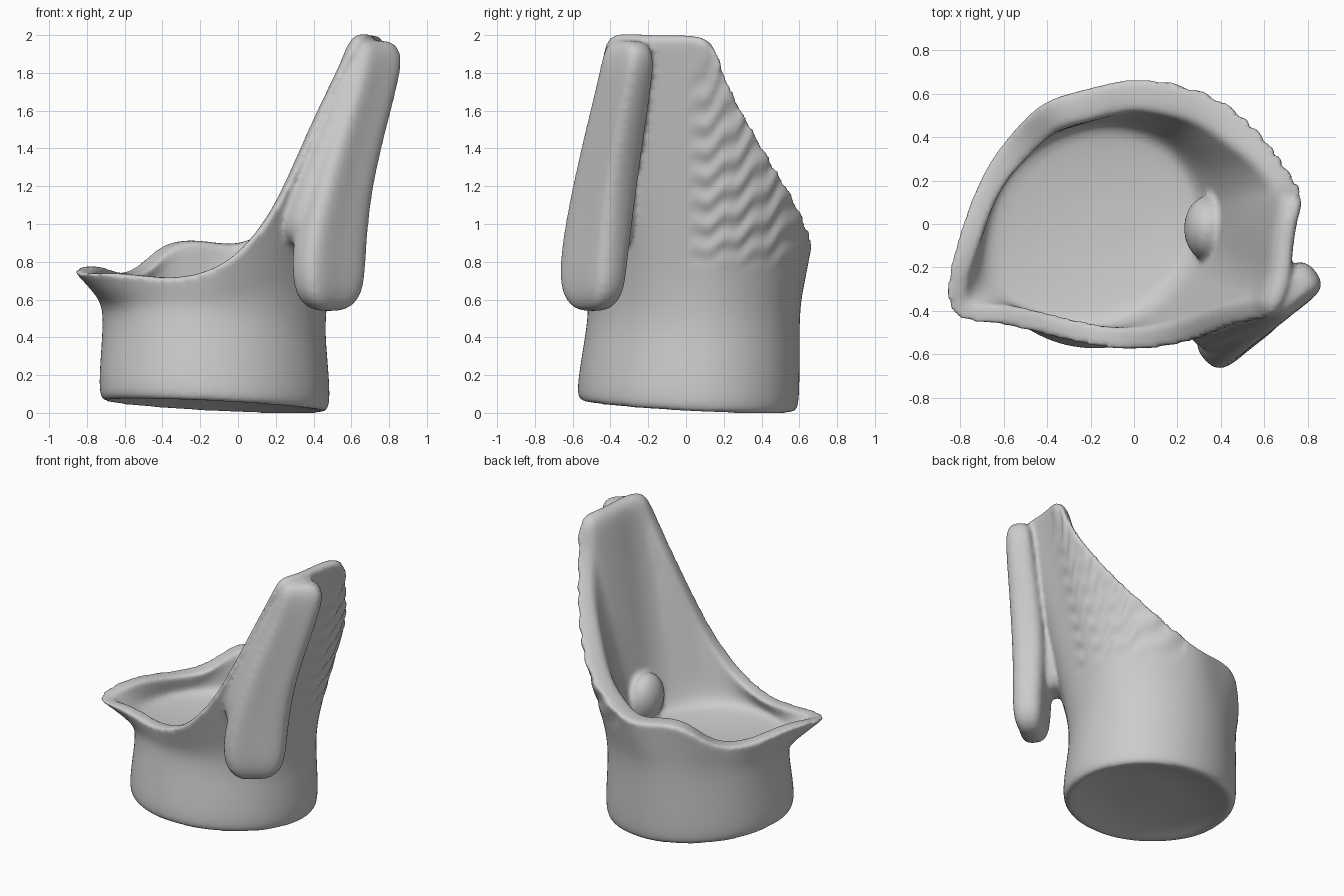
import bpy, bmesh, math
from mathutils import Vector

if "Cube" in bpy.data.objects:
    bpy.data.objects.remove(bpy.data.objects["Cube"])

# Outer rim: base angle in degrees, then x, y, z
RIM = [
    (205, -.92, -.46, .73), (228, -.64, -.455, .75), (250, -.35, -.53, .70), (268, -.12, -.58, .76),
    (285, .03, -.59, .87), (299, .18, -.57, 1.05), (310, .30, -.54, 1.27), (320, .44, -.48, 1.60),
    (328, .56, -.45, 1.87), (335, .66, -.45, 2.02), (345, .74, -.27, 2.01), (357, .74, -.08, 2.0),
    (8, .80, .15, 2.01), (18, .75, .20, 1.80), (29, .67, .33, 1.56), (42, .55, .47, 1.32),
    (56, .37, .61, 1.10), (73, .15, .66, .95), (91, -.02, .68, .88), (108, -.22, .62, .92),
    (124, -.42, .58, .91), (141, -.55, .44, .75), (160, -.71, .24, .73), (185, -.83, -.10, .80)]


def make(name, rings, levels):
    """Skin a list of equal closed rings, cap both ends and smooth it."""
    bm = bmesh.new()
    rows = [[bm.verts.new(p) for p in ring] for ring in rings]
    n = len(rings[0])
    for a, b in zip(rows, rows[1:]):
        for i in range(n):
            j = (i + 1) % n
            bm.faces.new((a[i], a[j], b[j], b[i]))
    for row in (rows[0], rows[-1]):
        mid = bm.verts.new(sum((v.co for v in row), Vector()) / n)
        for i in range(n):
            bm.faces.new((row[i], row[(i + 1) % n], mid))
    bmesh.ops.recalc_face_normals(bm, faces=bm.faces)
    me = bpy.data.meshes.new(name)
    bm.to_mesh(me)
    bm.free()
    ob = bpy.data.objects.new(name, me)
    bpy.context.collection.objects.link(ob)
    mod = ob.modifiers.new("smooth", 'SUBSURF')
    mod.levels = mod.render_levels = levels
    bpy.context.view_layer.objects.active = ob
    bpy.ops.object.modifier_apply(modifier="smooth")
    return ob


def ellipse(cx, cy, rx, ry, z, tilt=0.0):
    out = []
    for ang, *_ in RIM:
        a = math.radians(ang)
        c, s = math.cos(a - .045), math.sin(a + .045)
        out.append(Vector((cx + rx * c, cy + ry * s, z - tilt * (c + s))))
    return out


def mix(a, b, t):
    return [p.lerp(q, t) for p, q in zip(a, b)]


# Cup: tilted base, flared outer wall, rolled lip, inner wall and shallow floor
outer = [Vector(r[1:]) for r in RIM]
inner = []
for i, p in enumerate(outer):
    t = outer[(i + 1) % len(outer)] - outer[i - 1]
    inward = Vector((-t.y, t.x, 0)).normalized()
    inner.append(p + inward * (.15 if p.y > .4 else .11))
waist = ellipse(-.135, .045, .59, .565, .55)
foot = ellipse(-.13, .01, .625, .60, .09, .025)
floor = ellipse(-.18, -.01, .52, .48, .60)
rings = [
    ellipse(-.13, .01, .30, .29, .10, .015),
    ellipse(-.13, .01, .52, .50, .055, .025),
    ellipse(-.13, .01, .60, .58, .020, .028),
    foot,
    mix(foot, waist, .5),
    waist,
    mix(waist, outer, .35),
    mix(waist, outer, .7),
    mix(waist, outer, .95),
    outer,
    inner,
    mix(inner, floor, .12),
    mix(inner, floor, .6),
    floor,
    ellipse(-.13, .02, .40, .37, .575),
    ellipse(-.10, .03, .18, .17, .55)]
cup = make("cup_with_high_back", rings, 3)

# Hanging tongue and its bridge: x, y, z, half width, half thickness
TONGUE = [(.48, -.495, .54, .07, .04), (.48, -.495, .565, .14, .075), (.48, -.495, .64, .20, .105),
          (.48, -.49, .78, .215, .11), (.49, -.47, .95, .21, .115), (.53, -.43, 1.2, .19, .12),
          (.615, -.375, 1.5, .175, .11), (.71, -.315, 1.8, .16, .10), (.725, -.305, 1.91, .15, .09),
          (.715, -.31, 1.97, .11, .06)]
BRIDGE = [(.40, -.40, .86, .08, .05), (.38, -.43, .93, .17, .10), (.41, -.42, 1.10, .18, .11),
          (.53, -.38, 1.5, .14, .10), (.66, -.34, 1.82, .12, .09), (.69, -.33, 1.95, .09, .07)]
SECTION = [(-1, -.6), (-1, .6), (-.7, 1), (0, .9), (.7, 1), (1, .6), (1, -.6), (.7, -1), (0, -1), (-.7, -1)]
side, face = Vector((.78, .62, 0)), Vector((.62, -.78, 0))
parts = [cup]
for name, rows in (("hanging_tongue", TONGUE), ("tongue_bridge", BRIDGE)):
    parts.append(make(name, [[Vector((x, y, z)) + side * (u * w) + face * (v * h) for u, v in SECTION]
                             for x, y, z, w, h in rows], 2))

# Rounded nub at the inner foot of the back
bpy.ops.mesh.primitive_uv_sphere_add(segments=32, ring_count=16, location=(.34, -.02, .72))
nub = bpy.context.object
nub.name = "inner_nub"
nub.scale = (.11, .15, .17)
parts.append(nub)

# Fuse everything into one softly blended body
for ob in bpy.data.objects:
    ob.select_set(ob in parts)
bpy.context.view_layer.objects.active = cup
bpy.ops.object.join()
remesh = cup.modifiers.new("fuse", 'REMESH')
remesh.mode = 'VOXEL'
remesh.voxel_size = .015
soft = cup.modifiers.new("soften", 'SMOOTH')
soft.factor, soft.iterations = .5, 8
bpy.ops.object.modifier_apply(modifier="fuse")
bpy.ops.object.modifier_apply(modifier="soften")

# Scalloped rows on the outside of the high back
normals = [v.normal.copy() for v in cup.data.vertices]
for v, nrm in zip(cup.data.vertices, normals):
    x, y, z = v.co
    if y > 0 and x > .1 and z > .75 and nrm.dot(Vector((x + .1, y, -.2))) > .15:
        fade = min(1, (z - .75) / .15, y / .1)
        d = math.hypot(y + .05, (z - 1.9) * .8)
        v.co += nrm * .006 * fade * math.sin(d * 62 + .8 * math.sin(y * 40))
bpy.ops.object.shade_smooth()
